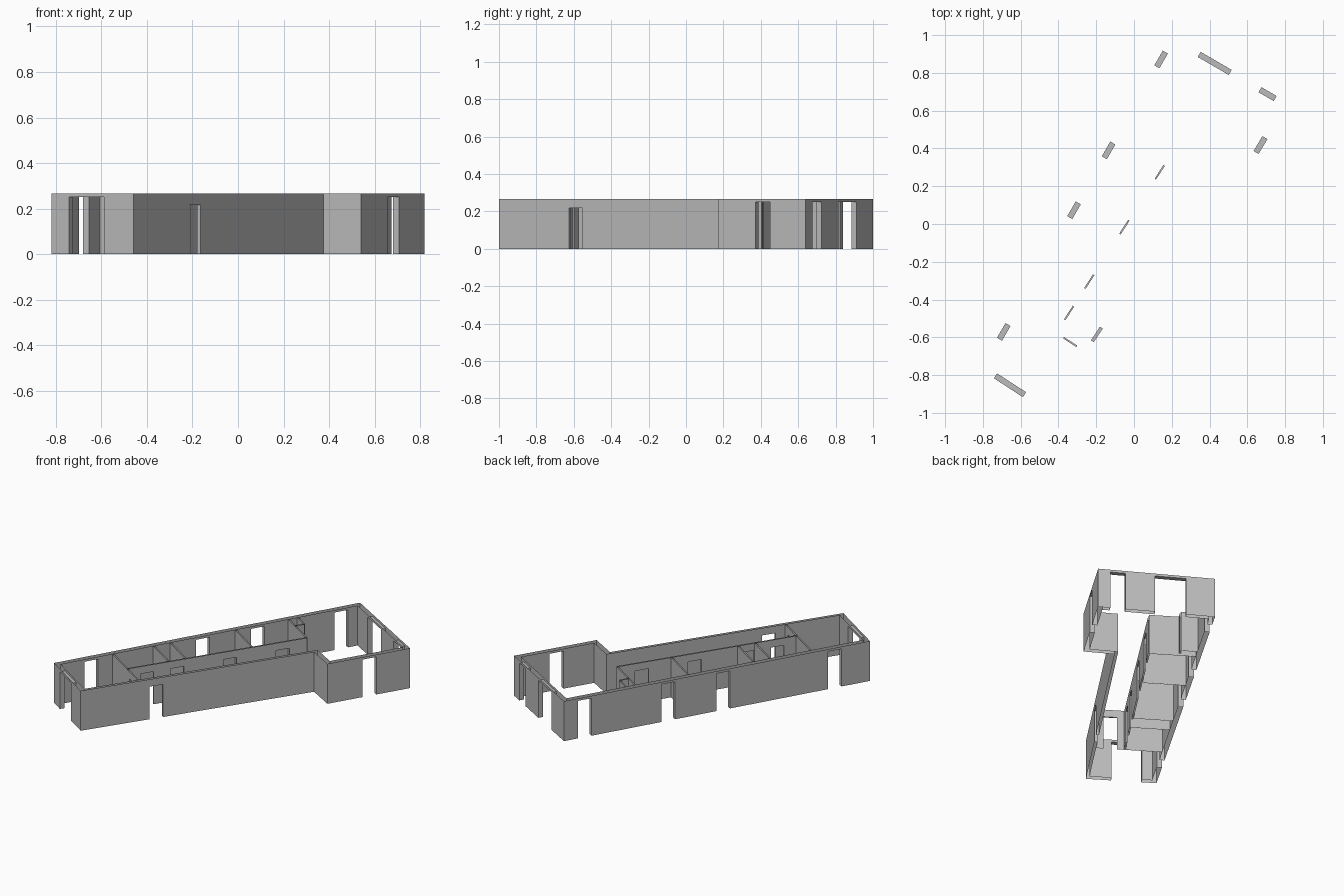
import bpy
import bmesh
from mathutils import Vector
from mathutils.geometry import intersect_line_line

cube = bpy.data.objects.get("Cube")
if cube:
    bpy.data.objects.remove(cube)

HEIGHT = 0.266
UP = Vector((0, 0, 1))

plaster = bpy.data.materials.new("wall_grey")
plaster.use_nodes = True
GREY = (0.5, 0.5, 0.5, 1)
plaster.diffuse_color = GREY
plaster.node_tree.nodes["Principled BSDF"].inputs["Base Color"].default_value = GREY


def pt(x, y):
    return Vector((x, y, 0))


def side(p, q):
    """Unit vector to the right of the run p to q."""
    return (q - p).cross(UP).normalized()


def meet(a, b, c, d):
    return intersect_line_line(a, b, c, d)[0]


def quad(bm, p, q, low, high):
    bm.faces.new([bm.verts.new(v) for v in
                  (p + UP * low, q + UP * low, q + UP * high, p + UP * high)])


def wall(name, p, q, inner_p, inner_q, doors=(), head=0.25):
    """Two wall skins, open above and below, with lined door openings.
    Each door is (x of its middle, width)."""
    bm = bmesh.new()
    along = (q - p).normalized()
    inward = -side(p, q) * (inner_p - p).dot(-side(p, q))
    last, inner_last = p, inner_p
    for x, width in sorted(doors, key=lambda d: (d[0] - p.x) / (q.x - p.x)):
        mid = p + (q - p) * ((x - p.x) / (q.x - p.x))
        a, b = mid - along * width / 2, mid + along * width / 2
        c, d = a + inward, b + inward
        quad(bm, last, a, 0, HEIGHT)
        quad(bm, c, inner_last, 0, HEIGHT)
        quad(bm, a, b, head, HEIGHT)
        quad(bm, d, c, head, HEIGHT)
        quad(bm, a, c, 0, head)
        quad(bm, d, b, 0, head)
        # underside of the door head
        bm.faces.new([bm.verts.new(v + UP * head) for v in (a, c, d, b)])
        last, inner_last = b, d
    quad(bm, last, q, 0, HEIGHT)
    quad(bm, inner_q, inner_last, 0, HEIGHT)
    bmesh.ops.remove_doubles(bm, verts=bm.verts, dist=0.0001)
    mesh = bpy.data.meshes.new(name)
    bm.to_mesh(mesh)
    bm.free()
    mesh.materials.append(plaster)
    bpy.context.collection.objects.link(bpy.data.objects.new(name, mesh))


def partition(name, p, q, doors=(), thick=0.009):
    off = side(p, q) * thick / 2
    wall(name, p + off, q + off, p - off, q - off, doors, head=0.217)


# Outer walls: start corner, thickness, doors, door head height
outer = [
    ("front_wall", pt(-0.82, -0.766), 0.031, [(-0.665, 0.183)], 0.25),
    ("long_left_wall", pt(-0.46, -1), 0.018, [(-0.189, 0.087)], 0.217),
    ("step_wall", pt(0.375, 0.265), 0.031, [], 0.25),
    ("wing_left_wall", pt(0.54, 0.17), 0.031, [(0.683, 0.092)], 0.25),
    ("back_wall", pt(0.82, 0.64), 0.031, [(0.435, 0.19), (0.715, 0.093)], 0.25),
    ("right_wall", pt(0.2, 1), 0.031,
     [(x, 0.09) for x in (-0.703, -0.331, -0.148, 0.13)], 0.25),
]
count = len(outer)
corners = [w[1] for w in outer]
inner_lines = []
for i, w in enumerate(outer):
    p, q = corners[i], corners[(i + 1) % count]
    shift = -side(p, q) * w[2]
    inner_lines.append((p + shift, q + shift))
inner = [meet(*inner_lines[i - 1], *inner_lines[i]) for i in range(count)]
for i, (name, p, thick, doors, head) in enumerate(outer):
    j = (i + 1) % count
    wall(name, p, corners[j], inner[i], inner[j], doors, head)

# Corridor wall with a door to each room
start, end = pt(-0.412, -0.577), pt(0.222, 0.407)
partition("corridor_wall", start, end,
          [(x, 0.086) for x in (-0.34, -0.233, -0.047, 0.14)])

# Room partitions between the corridor and the right wall
run = (end - start).normalized()
across = side(start, end)
right_line, left_line = inner_lines[5], inner_lines[1]
for name, x in (("bath_partition", -0.265), ("closet_partition", -0.205),
                ("bedroom_partition", 0.03), ("hall_partition", end.x)):
    p = start + (end - start) * ((x - start.x) / (end.x - start.x))
    partition(name, meet(p, p + across, *right_line), p)

# Cross wall closing the corridor at the front
partition("cross_wall", meet(start, start + across, *right_line),
          meet(start, start + across, *left_line), [(-0.34, 0.083)])

# Shaft boxed against the hall partition and the right wall
shaft_base = meet(end, end + across, *right_line) + across * 0.1
shaft_corner = shaft_base + run * 0.06
partition("shaft_side", shaft_base, shaft_corner)
partition("shaft_front", meet(shaft_corner, shaft_corner + across, *right_line),
          shaft_corner)
